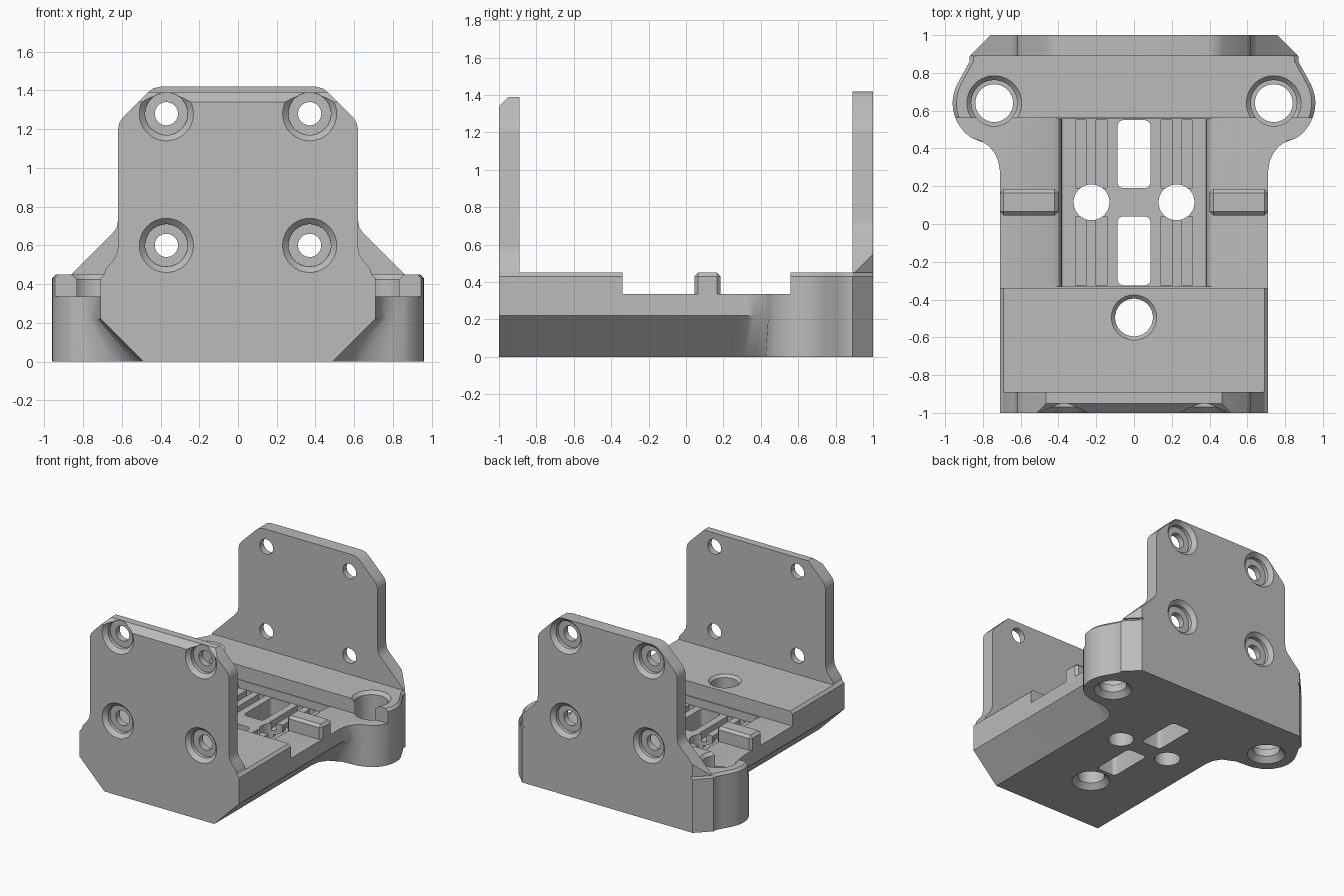
import bpy, bmesh, math
from mathutils import Vector

if "Cube" in bpy.data.objects:
    bpy.data.objects.remove(bpy.data.objects["Cube"], do_unlink=True)

grey = bpy.data.materials.new("matte grey")
grey.use_nodes = True
grey.diffuse_color = (0.5, 0.5, 0.5, 1)
grey.node_tree.nodes["Principled BSDF"].inputs["Base Color"].default_value = grey.diffuse_color


def loft(name, rings):
    """Solid through matching rings of points, capped at both ends."""
    bm = bmesh.new()
    rows = [[bm.verts.new(p) for p in ring] for ring in rings]
    n = len(rows[0])
    for a, b in zip(rows, rows[1:]):
        for i in range(n):
            j = (i + 1) % n
            bm.faces.new((a[i], a[j], b[j], b[i]))
    bm.faces.new(rows[0][::-1])
    bm.faces.new(rows[-1])
    bmesh.ops.recalc_face_normals(bm, faces=bm.faces)
    mesh = bpy.data.meshes.new(name)
    bm.to_mesh(mesh)
    bm.free()
    mesh.materials.append(grey)
    obj = bpy.data.objects.new(name, mesh)
    bpy.context.collection.objects.link(obj)
    return obj


def mirrored(half):
    """Close a right-hand outline with its mirror image."""
    return half + [(-x, v) for x, v in reversed(half)]


def prism_y(name, outline, y0, y1):
    return loft(name, [[(x, y, z) for x, z in outline] for y in (y0, y1)])


def box(name, x0, x1, y0, y1, z0, z1):
    return prism_y(name, [(x0, z0), (x1, z0), (x1, z1), (x0, z1)], y0, y1)


def turned(center, axis, profile, steps=40):
    """Round cutter from (radius, distance along axis) pairs."""
    axis = Vector(axis)
    u = axis.orthogonal().normalized()
    v = axis.cross(u)
    turns = [math.tau * i / steps for i in range(steps)]
    return loft("hole_cutter", [[Vector(center) + axis * t + (u * math.cos(a) + v * math.sin(a)) * r
                                 for a in turns] for r, t in profile])


def select(obj):
    bpy.ops.object.select_all(action="DESELECT")
    obj.select_set(True)
    bpy.context.view_layer.objects.active = obj


def cut(obj, cutter):
    cutter.hide_render = True
    mod = obj.modifiers.new("cut", "BOOLEAN")
    mod.operation, mod.solver, mod.object = "DIFFERENCE", "EXACT", cutter
    select(obj)
    bpy.ops.object.modifier_apply(modifier=mod.name)
    bpy.data.objects.remove(cutter, do_unlink=True)


def finish(obj):
    select(obj)
    bpy.ops.object.shade_smooth_by_angle(angle=math.radians(30))


# Base outline: straight sides flaring into round rod holders at the back
flare_low = [(.49, -1), (.49, .24), (.50, .31), (.54, .37), (.64, .415), (.78, .425)]
flare_high = [(.71, -1), (.71, .28), (.718, .33), (.735, .37), (.765, .41), (.81, .44)]
holder = [(.74 + .22 * math.cos(math.radians(a)), .64 + .22 * math.sin(math.radians(a)))
          for a in range(-57, 31, 6)]
tail = [(.895, .815), (.87, .86), (.87, .89), (.76, 1)]


def level(flare, z, inset=0):
    half = [(x - inset, y) for x, y in flare + holder + tail]
    return [(x, y, z) for x, y in mirrored(half)]


base = loft("base", [level(flare_low, 0), level(flare_high, .22),
                     level(flare_high, .43), level(flare_high, .45, .02)])

# Lowered middle and the channel with rounded walls
cut(base, box("step_cutter", -1.2, 1.2, -.34, .56, .335, .7))
wall = [(.38, .27), (.385, .295), (.40, .32), (.44, .34), (.44, .6)]
cut(base, prism_y("channel_cutter", mirrored(wall), -.33, .555))

# Ridged floor and rounded slots, in front of and behind the middle web
for y0, y1 in ((-.325, .04), (.19, .55)):
    for side in (-1, 1):
        for x in (.172, .282):
            cut(base, box("groove_cutter", side * x - .028, side * x + .028, y0, y1, .21, .5))
    corners = []
    for sx, sy, start in ((1, 1, 0), (-1, 1, 90), (-1, -1, 180), (1, -1, 270)):
        for a in range(start, start + 91, 18):
            r = math.radians(a)
            corners.append((sx * .057 + .03 * math.cos(r),
                            (y0 + y1) / 2 + sy * ((y1 - y0) / 2 - .03) + .03 * math.sin(r)))
    cut(base, loft("slot_cutter", [[(x, y, z) for x, y in corners] for z in (-.1, .6)]))

# Vertical holes: two channel holes, the front hole and the rod holders
up = (0, 0, 1)
for side in (-1, 1):
    cut(base, turned((side * .225, .115, 0), up, [(.095, -.1), (.095, .6)]))
    cut(base, turned((side * .74, .64, 0), up,
                     [(.14, -.02), (.14, 0), (.1, .04), (.1, .1), (.122, .1),
                      (.122, .425), (.145, .45), (.145, .6)]))
cut(base, turned((0, -.495, 0), up,
                 [(.14, -.02), (.14, 0), (.1, .04), (.1, .43), (.12, .45), (.12, .6)]))
finish(base)

# Small locating ribs on the side ledges
for side, label in ((1, "left"), (-1, "right")):
    rib = box(label + "_rib", side * .555 - .155, side * .555 + .155, .045, .185, .28, .45)
    bevel = rib.modifiers.new("bevel", "BEVEL")
    bevel.width, bevel.segments = .02, 1
    select(rib)
    bpy.ops.object.modifier_apply(modifier="bevel")

# Upright plates
front_half = [(.69, .45), (.685, .475), (.64, .53), (.625, .56), (.62, .59), (.62, 1.20),
              (.612, 1.235), (.595, 1.26), (.465, 1.39)]
back_half = [(.86, .45), (.65, .66), (.627, .69), (.62, .73), (.62, 1.20), (.612, 1.235),
             (.595, 1.26), (.47, 1.385), (.44, 1.41), (.40, 1.42)]
front_plate = prism_y("front_plate", mirrored(front_half), -1, -.89)
back_plate = prism_y("back_plate", mirrored(back_half), .89, 1)

# Sloped front top edge, and the back plate's cut lower corners
cut(front_plate, loft("edge_cutter", [[(x, -1.1, 1.24), (x, -.9, 1.44), (x, -1.1, 1.6)]
                                      for x in (-1, 1)]))
for side in (-1, 1):
    cut(back_plate, loft("corner_cutter", [[(side * .66, 1.1, z), (side * .96, .8, z), (side * 1.1, 1.2, z)]
                                           for z in (.3, .8)]))

# Countersunk screw holes, sunk from the outer faces
for plate, facing in ((front_plate, -1), (back_plate, 1)):
    for x in (-.37, .37):
        for z in (.6, 1.28):
            cut(plate, turned((x, facing, z), (0, -facing, 0),
                              [(.14, -.05), (.14, 0), (.11, .03), (.11, .06), (.06, .06), (.06, .2)]))
    finish(plate)
